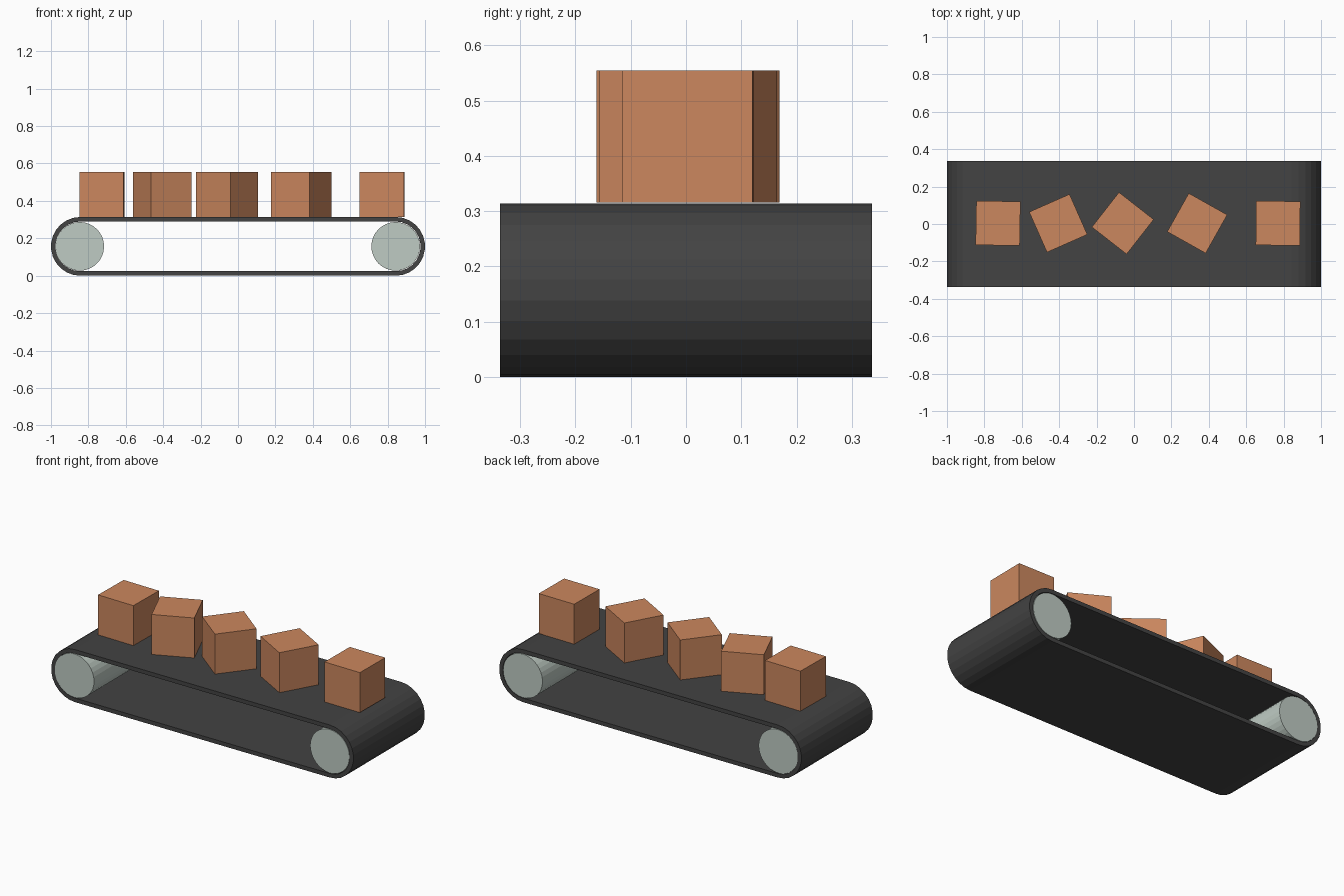
import bpy, bmesh, math
from mathutils import Matrix

if "Cube" in bpy.data.objects:
    bpy.data.objects.remove(bpy.data.objects["Cube"])


def material(name, rgb):
    m = bpy.data.materials.new(name)
    m.diffuse_color = (*rgb, 1)
    m.use_nodes = True
    m.node_tree.nodes["Principled BSDF"].inputs["Base Color"].default_value = m.diffuse_color
    return m


RUBBER = material("dark rubber", (0.056, 0.056, 0.056))
STEEL = material("pale steel", (0.52, 0.60, 0.55))
CARDBOARD = material("cardboard", (0.60, 0.243, 0.112))

HALF_W = 0.337     # half width of the belt
MID_Z = 0.157      # axle height
AXLE_X = 0.843     # axle distance from centre


def finish(name, bm, mat):
    bmesh.ops.recalc_face_normals(bm, faces=bm.faces)
    mesh = bpy.data.meshes.new(name)
    bm.to_mesh(mesh)
    bm.free()
    mesh.materials.append(mat)
    ob = bpy.data.objects.new(name, mesh)
    bpy.context.collection.objects.link(ob)
    return ob


def stadium(radius, steps=13):
    """Closed belt outline: two half circles joined by straight runs."""
    pts = []
    for side, start in ((1, -math.pi / 2), (-1, math.pi / 2)):
        for i in range(steps + 1):
            a = start + math.pi * i / steps
            pts.append((side * AXLE_X + radius * math.cos(a), MID_Z + radius * math.sin(a)))
    return pts


# Belt: hollow stadium loop with thickness
bm = bmesh.new()
rings = [[bm.verts.new((x, y, z)) for x, z in stadium(r)]
         for r, y in ((0.157, -HALF_W), (0.157, HALF_W), (0.133, HALF_W), (0.133, -HALF_W))]
n = len(rings[0])
for k in range(4):
    a, b = rings[k], rings[(k + 1) % 4]
    for i in range(n):
        j = (i + 1) % n
        bm.faces.new((a[i], a[j], b[j], b[i]))
finish("conveyor_belt", bm, RUBBER)

# Rollers at both ends
for name, x in (("left_roller", -0.846), ("right_roller", 0.843)):
    bm = bmesh.new()
    bmesh.ops.create_cone(bm, cap_ends=True, segments=32, radius1=0.13, radius2=0.13,
                          depth=2 * HALF_W,
                          matrix=Matrix.Translation((x, 0, MID_Z)) @ Matrix.Rotation(math.pi / 2, 4, 'X'))
    finish(name, bm, STEEL)

# Boxes riding on the belt: x position and turn in degrees
for i, (x, turn) in enumerate(((-0.727, -1), (-0.405, 23.8), (-0.06, -38),
                               (0.338, -29.3), (0.77, -0.6))):
    bm = bmesh.new()
    bmesh.ops.create_cube(bm, size=1, matrix=Matrix.Diagonal((0.236, 0.236, 0.239, 1)))
    ob = finish(f"box_{i + 1}", bm, CARDBOARD)
    ob.location = (x, 0.004, 0.4345)
    ob.rotation_euler.z = math.radians(turn)
